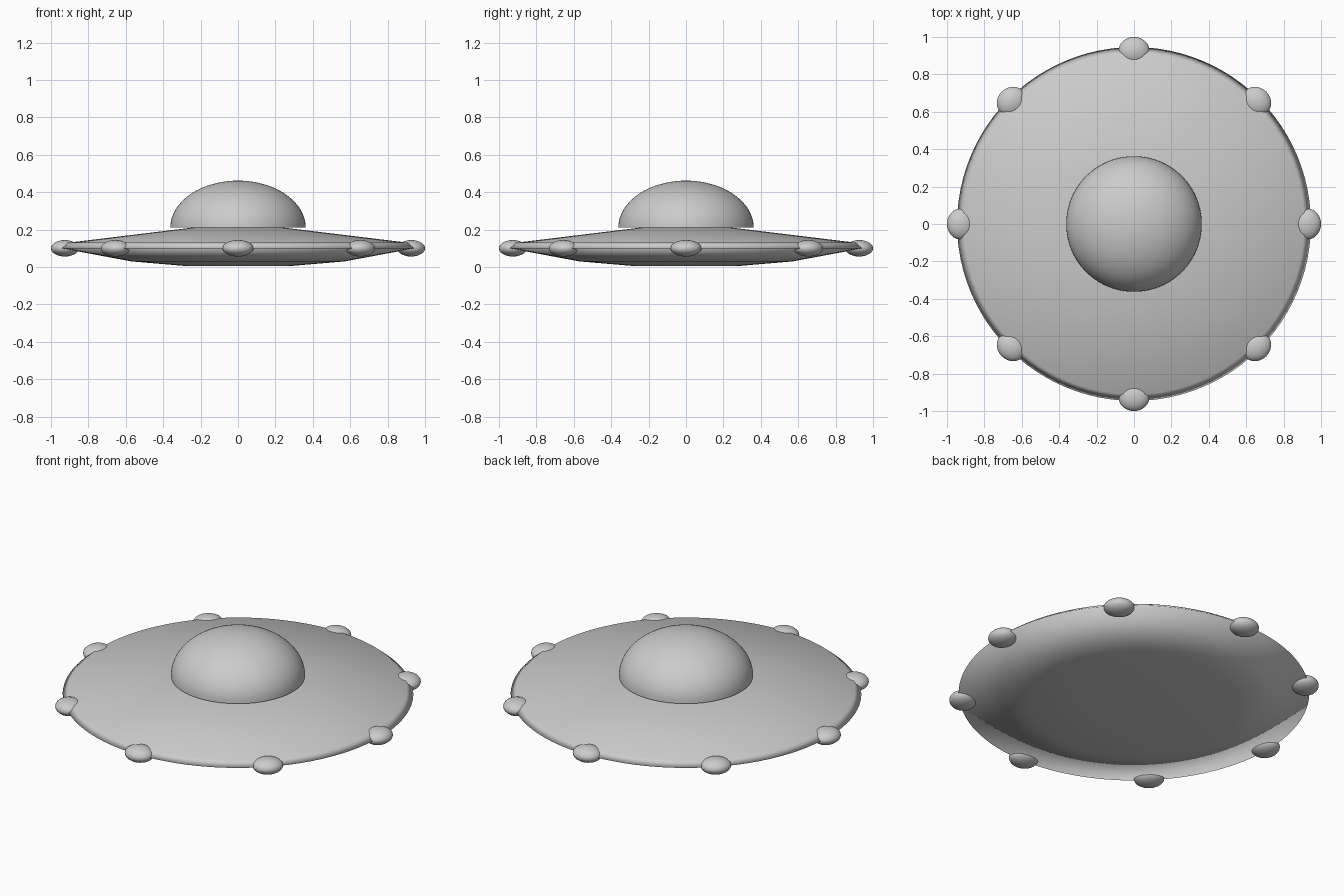
import bpy, bmesh, math

if "Cube" in bpy.data.objects:
    bpy.data.objects.remove(bpy.data.objects["Cube"])


def lathe(name, profile, segments=96, sharp_angle=None):
    """Spin an (r, z) profile around the z axis."""
    bm = bmesh.new()
    verts = [bm.verts.new((r, 0, z)) for r, z in profile]
    edges = [bm.edges.new(pair) for pair in zip(verts, verts[1:])]
    bmesh.ops.spin(bm, geom=verts + edges, cent=(0, 0, 0), axis=(0, 0, 1),
                   angle=2 * math.pi, steps=segments, use_duplicate=False)
    bmesh.ops.remove_doubles(bm, verts=bm.verts, dist=1e-4)
    bmesh.ops.recalc_face_normals(bm, faces=bm.faces)
    for f in bm.faces:
        f.smooth = True
    mesh = bpy.data.meshes.new(name)
    bm.to_mesh(mesh)
    bm.free()
    obj = bpy.data.objects.new(name, mesh)
    bpy.context.collection.objects.link(obj)
    return obj


# Saucer hull: flat belly, tapering rim, gently sloped deck
lathe("saucer_hull", [(0, 0.005), (0.275, 0.005), (0.57, 0.03), (0.946, 0.10),
                      (0.91, 0.13), (0.25, 0.21), (0, 0.21)])

# Cockpit dome: upper half of a flattened sphere resting on the deck
steps = 20
arc = [(0.362 * math.cos(a), 0.21 + 0.252 * math.sin(a))
       for a in (i * math.pi / 2 / steps for i in range(steps))]
dome = lathe("cockpit_dome", [*arc, (0, 0.462)])
# Make sure the open dome faces outward
if sum(p.normal.z for p in dome.data.polygons) < 0:
    dome.data.flip_normals()

# Rim lights: eight flattened spheres around the edge
for i in range(8):
    a = i * math.pi / 4
    bpy.ops.mesh.primitive_uv_sphere_add(
        segments=32, ring_count=16, radius=1,
        location=(0.926 * math.cos(a), 0.926 * math.sin(a), 0.10),
        rotation=(0, 0, a))
    light = bpy.context.object
    light.name = f"rim_light_{i + 1}"
    light.scale = (0.074, 0.083, 0.044)
    bpy.ops.object.shade_smooth()
